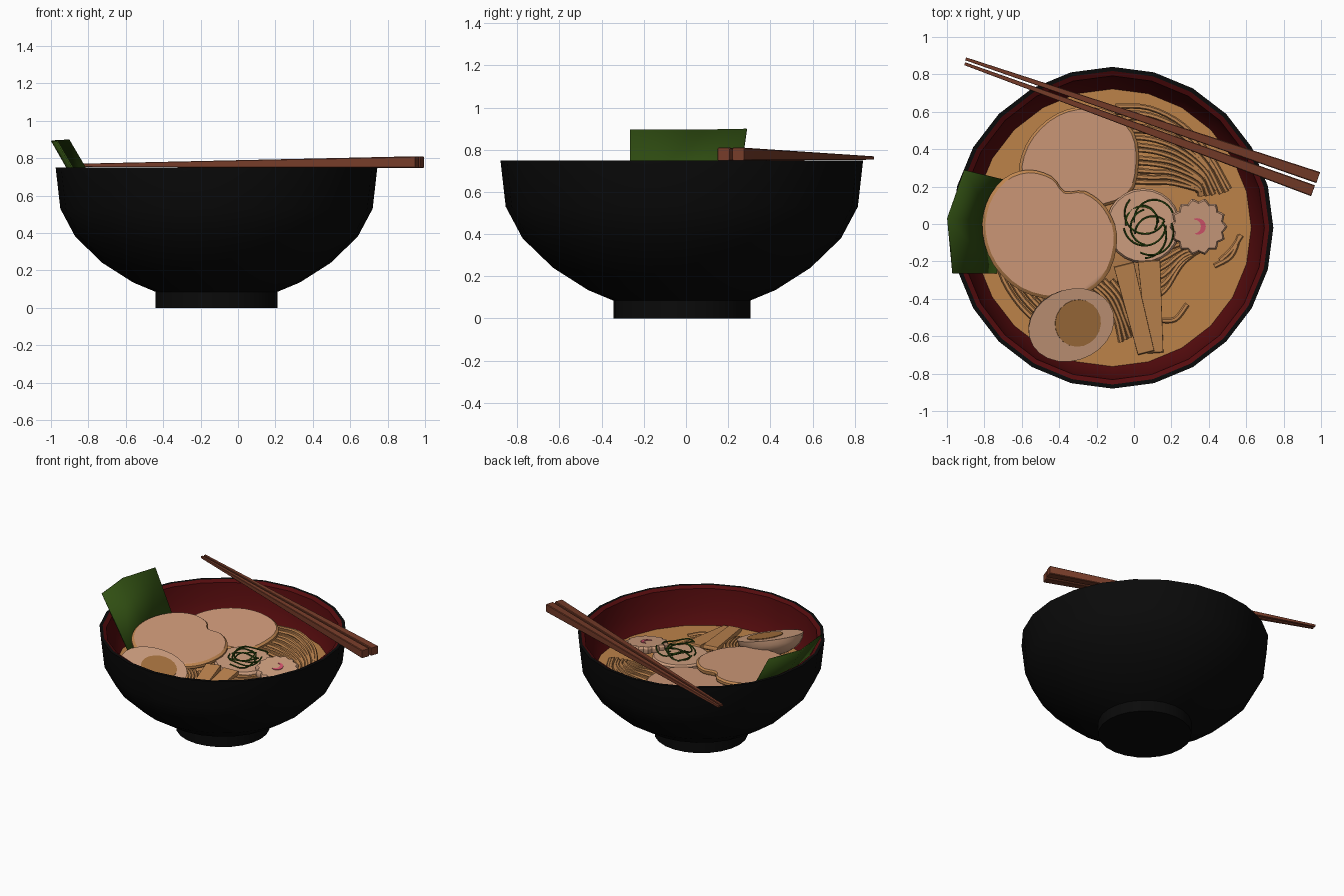
import bpy, bmesh, math, random
from mathutils import Vector, Matrix

if "Cube" in bpy.data.objects:
    bpy.data.objects.remove(bpy.data.objects["Cube"])
random.seed(7)
CX, CY = -0.115, -0.02            # bowl axis

def material(name, r, g, b):
    lin = lambda c: c / 255 / 12.92 if c < 11 else ((c / 255 + .055) / 1.055) ** 2.4
    m = bpy.data.materials.new(name)
    m.diffuse_color = (lin(r), lin(g), lin(b), 1)
    m.use_nodes = True
    m.node_tree.nodes["Principled BSDF"].inputs["Base Color"].default_value = m.diffuse_color
    return m

BLACK = material("black_lacquer", 10, 10, 10)
RED = material("dark_red_lacquer", 84, 11, 13)
BROTH = material("broth_brown", 188, 130, 73)
NOODLE = material("noodle_tan", 192, 134, 80)
MEAT = material("meat_pink", 210, 156, 123)
WHITE = material("egg_white", 208, 160, 128)
YOLK = material("yolk_brown", 168, 115, 63)
GREEN = material("dark_green", 48, 78, 18)
PINK = material("swirl_pink", 215, 85, 110)
WOOD = material("red_wood", 118, 60, 41)

def finish(name, bm, *mats):
    bmesh.ops.recalc_face_normals(bm, faces=bm.faces)
    me = bpy.data.meshes.new(name)
    bm.to_mesh(me)
    bm.free()
    ob = bpy.data.objects.new(name, me)
    bpy.context.collection.objects.link(ob)
    for m in mats:
        me.materials.append(m)
    return ob

def skin(bm, rings, mat_of=lambda i: 0):
    """Join closed rings of points into a capped body."""
    vs = [[bm.verts.new(p) for p in ring] for ring in rings]
    n = len(vs[0])
    for i in range(len(vs) - 1):
        for j in range(n):
            k = (j + 1) % n
            f = bm.faces.new((vs[i][j], vs[i][k], vs[i + 1][k], vs[i + 1][j]))
            f.material_index = mat_of(i)
    bm.faces.new(vs[0][::-1]).material_index = mat_of(0)
    bm.faces.new(vs[-1]).material_index = mat_of(len(rings) - 1)

def circle(r, z, n=24, cx=CX, cy=CY):
    return [(cx + r * math.cos(math.tau * i / n), cy + r * math.sin(math.tau * i / n), z)
            for i in range(n)]

def spline(pts, steps=5, closed=False):
    """Catmull-Rom curve through the points."""
    p = [Vector(q) for q in pts]
    p = [p[-1]] + p + p[:2] if closed else [2 * p[0] - p[1]] + p + [2 * p[-1] - p[-2]]
    out = []
    for a, b, c, d in zip(p, p[1:], p[2:], p[3:]):
        for s in range(steps):
            t = s / steps
            out.append(.5 * (2 * b + (c - a) * t + (2 * a - 5 * b + 4 * c - d) * t * t
                             + (3 * b - a - 3 * c + d) * t ** 3))
    return out if closed else out + [p[-2]]

def tube(bm, pts, r, n=6):
    rings = []
    for i, p in enumerate(pts):
        t = (pts[min(i + 1, len(pts) - 1)] - pts[max(i - 1, 0)]).normalized()
        side = t.cross(Vector((0, 0, 1))).normalized()
        up = side.cross(t)
        rings.append([p + r * (side * math.cos(math.tau * k / n) + up * math.sin(math.tau * k / n))
                      for k in range(n)])
    skin(bm, rings)

def slab(name, outline, height, thick, top, edge, inset=.95):
    """Flat slice with a softened upper edge; height is a function of x, y."""
    c = sum((Vector((x, y)) for x, y in outline), Vector((0, 0))) / len(outline)
    rings = []
    for s, drop in ((.97, thick), (1, thick * .75), (1, thick * .3), (inset, 0)):
        ring = [c + (Vector((x, y)) - c) * s for x, y in outline]
        rings.append([(q.x, q.y, height(q.x, q.y) - drop) for q in ring])
    bm = bmesh.new()
    skin(bm, rings, lambda i: 0 if i == 3 else 1)
    return finish(name, bm, top, edge)

def plane(cx, cy, z, slope):
    """Height that falls toward the front right."""
    return lambda x, y: z - slope * ((x - cx) * .574 - (y - cy) * .82)

# Bowl: black outside, red inside
profile = [(.325, 0), (.325, .085), (.445, .135), (.61, .24), (.755, .38), (.835, .53), (.86, .75),
           (.838, .75), (.812, .735), (.795, .60), (.735, .47), (.6, .33), (.3, .16)]
bm = bmesh.new()
skin(bm, [circle(r, z) for r, z in profile], lambda i: int(i >= 7))
finish("bowl", bm, BLACK, RED)

# Broth
bm = bmesh.new()
skin(bm, [circle(.735, .46), circle(.744, .485)])
finish("broth", bm, BROTH)

# Noodles: fans of strands around the bowl
bm = bmesh.new()
def strand(pts, r=.014):
    tube(bm, spline(pts, 4), r)
for i in range(13):                               # back right fan
    t = i / 12
    j = random.uniform(-.012, .012)
    strand([(-.10, .63 - .40 * t, .525), (.08, .625 - .40 * t + j, .535),
            (.26 - .06 * t, .53 - .31 * t, .52), (.40 - .07 * t, .38 - .19 * t + j, .502),
            (.51 - .17 * t, .20 - .02 * t + 3 * j, .485)])
for i in range(8):                                # left front arcs
    r = .40 + .035 * i
    strand([(CX + r * math.cos(a), CY + r * math.sin(a), .54 - .006 * i)
            for a in (3.3, 3.6, 3.9, 4.2, 4.5)])
for i in range(6):                                # front strands beside the egg
    t = i / 5
    strand([(-.28 + .2 * t, -.30, .53), (-.17 + .15 * t, -.38 - .02 * t, .53),
            (-.10 + .1 * t, -.5, .51), (-.07 + .12 * t, -.63 + .06 * t, .485)])
for i in range(6):                                # right strands
    t = i / 5
    strand([(.04 + .04 * t, -.42 + .25 * t, .525), (.16, -.36 + .22 * t, .525),
            (.25 + .03 * t, -.22 + .12 * t, .51), (.33 + .08 * t, -.15 + .03 * t, .49)])
for i in range(2):                                # loose ends
    strand([(.43 + .03 * i, -.225 + .03 * i, .483), (.52, -.17 + .03 * i, .486),
            (.565 + .01 * i, -.06, .483)])
strand([(.05, -.57, .49), (.13, -.52, .495), (.22, -.51, .49), (.285, -.43, .485)])
finish("noodles", bm, NOODLE)

# Noodle mound under the toppings
bm = bmesh.new()
skin(bm, [circle(.47, .47, cx=-.2, cy=.03), circle(.33, .52, cx=-.2, cy=.03),
          circle(.15, .54, cx=-.2, cy=.03)])
finish("noodle_mound", bm, NOODLE)

# Meat slices
back = spline([(-.61, .25), (-.58, .42), (-.46, .56), (-.30, .625), (-.12, .60), (0, .49),
               (.025, .32), (-.03, .15), (-.25, .08), (-.48, .12)], 3, True)
slab("back_meat_slice", [p[:] for p in back], plane(-.29, .36, .588, .09), .04, MEAT, NOODLE)
front = spline([(-.81, -.05), (-.79, .11), (-.70, .24), (-.57, .29), (-.44, .255), (-.37, .175),
                (-.26, .175), (-.15, .09), (-.09, -.06), (-.13, -.25), (-.25, -.37),
                (-.42, -.405), (-.61, -.355), (-.75, -.22)], 3, True)
slab("front_meat_slice", [p[:] for p in front], plane(-.45, -.06, .605, .08), .04, MEAT, NOODLE)

# White round slice under the scallions
slab("round_slice", [p[:2] for p in circle(.2, 0, 24, .05, -.01)],
     plane(.05, -.01, .563, .05), .05, WHITE, WHITE)

# Scalloped fish cake with pink swirl
cake_top = plane(.345, -.015, .585, .15)
cake = []
for i in range(56):
    a = math.tau * i / 56
    r = .144 + .010 * math.cos(14 * a)
    cake.append((.345 + r * math.cos(a), -.015 + r * math.sin(a)))
slab("fish_cake", cake, cake_top, .05, WHITE, WHITE, .93)
bm = bmesh.new()
outer = [(2.0 - 3.9 * i / 12, .047 - .0005 * i) for i in range(13)]
inner = [(a, r - .005 - .022 * math.sin(math.pi * i / 12)) for i, (a, r) in enumerate(outer)]
ring = [(.34 + r * math.cos(a), -.015 + r * math.sin(a)) for a, r in outer + inner[::-1]]
skin(bm, [[(x, y, cake_top(x, y) + dz) for x, y in ring] for dz in (-.003, .004)])
finish("pink_swirl", bm, PINK)

# Half egg leaning toward the front, with yolk plate
tilt = Vector((0, 0, 1)).rotation_difference(Vector((.28, -.14, 1))).to_matrix().to_4x4()
place = Matrix.Translation((-.335, -.54, .61)) @ tilt @ Matrix.Rotation(math.radians(15), 4, 'Z')
bm = bmesh.new()
bmesh.ops.create_uvsphere(bm, u_segments=24, v_segments=12, radius=1)
for v in bm.verts:
    v.co = Vector((.24 * v.co.x, .195 * v.co.y, .14 * min(v.co.z, 0)))
bm.transform(place)
bmesh.ops.remove_doubles(bm, verts=bm.verts, dist=.0001)
finish("egg_white", bm, WHITE)
bm = bmesh.new()
skin(bm, [circle(.127, z, 20, .037, 0) for z in (-.002, .005)])
bm.transform(place)
finish("egg_yolk", bm, YOLK)

# Bamboo shoot strips
for k, (a, b, w0, w1) in enumerate([((-.055, -.215), (.065, -.69), .055, .045),
                                    ((.08, -.195), (.115, -.69), .06, .042)]):
    a, b = Vector(a), Vector(b)
    n = Vector((-(b - a).y, (b - a).x)).normalized()
    corners = [a + n * w0, a - n * w0, b - n * w1, b + n * w1]
    slab(f"bamboo_strip_{k + 1}", [p[:] for p in corners],
         lambda x, y: .58 - .012 * k + .13 * (y + .2), .035, NOODLE, NOODLE, .98)

# Scallion curls
bm = bmesh.new()
for i in range(9):
    a0 = i * 2.4
    span = random.uniform(2.0, 3.6)
    r = random.uniform(.08, .13)
    ox, oy = .07 + random.uniform(-.05, .05), -.01 + random.uniform(-.07, .07)
    tube(bm, [Vector((ox + r * math.cos(a0 + span * s / 14), oy + r * math.sin(a0 + span * s / 14),
                      .575 + .004 * i + .012 * math.sin(s * .5 + i))) for s in range(15)], .0055, 5)
finish("scallion_curls", bm, GREEN)

# Seaweed sheet, folded and leaning outward
bm = bmesh.new()
top = [bm.verts.new(p) for p in ((-.968, -.265, .893), (-.996, .03, .893), (-.905, .288, .898))]
low = [bm.verts.new(p) for p in ((-.735, -.265, .49), (-.765, .02, .49), (-.665, .23, .49))]
for i in range(2):
    bm.faces.new((low[i], low[i + 1], top[i + 1], top[i]))
sheet = finish("seaweed_sheet", bm, GREEN)
mod = sheet.modifiers.new("thickness", 'SOLIDIFY')
mod.thickness, mod.offset = .008, 0

# Tapered chopsticks resting on the rim
for k, (tip, end) in enumerate([((-.90, .883), (.985, .248)), ((-.905, .857), (.957, .178))]):
    tip, end = Vector((*tip, .761)), Vector((*end, .779))
    d = (end - tip).normalized()
    side = d.cross(Vector((0, 0, 1))).normalized()
    up = side.cross(d)
    cross = [(1, .85), (.85, 1), (-.85, 1), (-1, .85), (-1, -.85), (-.85, -1), (.85, -1), (1, -.85)]
    bm = bmesh.new()
    skin(bm, [[p + side * u * h + up * v * h for u, v in cross]
              for p, h in ((tip, .008), (end - d * .004, .031), (end, .029))])
    finish(f"chopstick_{k + 1}", bm, WOOD)

# Smooth the rounded surfaces, keep sharp edges
bpy.ops.object.select_all(action='SELECT')
bpy.context.view_layer.objects.active = bpy.data.objects["bowl"]
bpy.ops.object.shade_smooth_by_angle(angle=math.radians(30))
